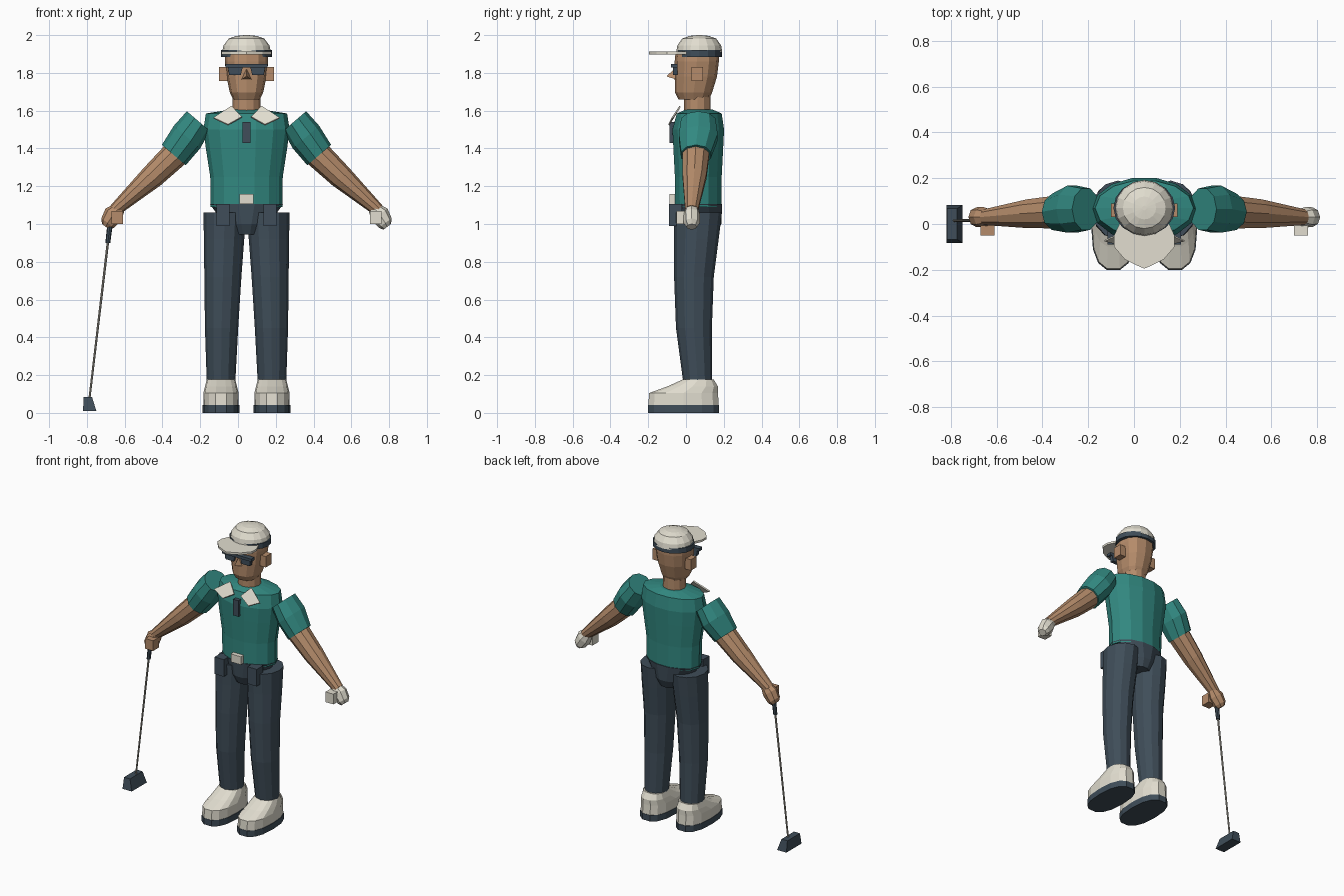
import bpy, bmesh, math
from mathutils import Vector

if "Cube" in bpy.data.objects:
    bpy.data.objects.remove(bpy.data.objects["Cube"])

CX = 0.045  # body centre line


def material(name, rgb):
    m = bpy.data.materials.new(name)
    m.diffuse_color = (*rgb, 1)
    m.use_nodes = True
    m.node_tree.nodes["Principled BSDF"].inputs["Base Color"].default_value = m.diffuse_color
    return m


TEAL = material("teal", (0.032, 0.25, 0.22))
DARK = material("slate", (0.05, 0.075, 0.1))
SKIN = material("skin", (0.46, 0.26, 0.145))
WHITE = material("off_white", (0.76, 0.73, 0.63))
STEEL = material("steel", (0.4, 0.38, 0.33))


def finish(name, bm, *mats):
    bmesh.ops.recalc_face_normals(bm, faces=bm.faces)
    me = bpy.data.meshes.new(name)
    bm.to_mesh(me)
    bm.free()
    for m in mats:
        me.materials.append(m)
    ob = bpy.data.objects.new(name, me)
    bpy.context.collection.objects.link(ob)
    return ob


def skin_rings(name, rings, mat):
    """Join rings of points into a capped tube."""
    bm = bmesh.new()
    loops = [[bm.verts.new(p) for p in r] for r in rings]
    n = len(loops[0])
    for a, b in zip(loops, loops[1:]):
        for i in range(n):
            bm.faces.new((a[i], a[(i + 1) % n], b[(i + 1) % n], b[i]))
    bm.faces.new(loops[0][::-1])
    bm.faces.new(loops[-1])
    return finish(name, bm, mat)


def ellipse(n, power=1.0):
    out = []
    for i in range(n):
        c, s = math.cos(2 * math.pi * i / n), math.sin(2 * math.pi * i / n)
        out.append((math.copysign(abs(c) ** power, c), math.copysign(abs(s) ** power, s)))
    return out


def column(name, rings, mat, n=12, x=CX, power=1.0):
    """Upright tube; rings are (z, dx, y, rx, ry)."""
    return skin_rings(name, [[(x + dx + c * rx, y + s * ry, z) for c, s in ellipse(n, power)]
                             for z, dx, y, rx, ry in rings], mat)


def limb(name, rings, axis, mat, n=10, side=1):
    """Sloping tube; rings are (x from centre, y, z, ry, r)."""
    ax = Vector(axis).normalized()
    v = Vector((-ax.z, 0, ax.x))
    return skin_rings(name, [[(CX + side * (x + v.x * r * c), y + ry * s, z + v.z * r * c)
                              for c, s in ellipse(n)] for x, y, z, ry, r in rings], mat)


def prism(name, front, y0, y1, mat):
    """Outline in x, z extruded along y."""
    return skin_rings(name, [[(x, y, z) for x, z in front] for y in (y0, y1)], mat)


def box(name, x0, x1, y0, y1, z0, z1, mat):
    return prism(name, [(x0, z0), (x1, z0), (x1, z1), (x0, z1)], y0, y1, mat)


# Shirt and pelvis
column("shirt", [(1.09, 0, .065, .19, .125), (1.25, 0, .065, .192, .127),
                 (1.40, 0, .065, .215, .135), (1.50, 0, .065, .228, .14),
                 (1.585, 0, .07, .215, .122), (1.605, 0, .07, .09, .075)], TEAL, 14)
column("hips", [(.945, 0, .065, .085, .10), (1.0, 0, .065, .12, .125),
                (1.105, 0, .065, .193, .13)], DARK, 14)

# Neck and head
column("neck", [(1.57, 0, .06, .075, .07), (1.70, 0, .06, .072, .07)], SKIN)
column("head", [(1.66, 0, .04, .07, .08), (1.695, 0, .04, .088, .098),
                (1.78, 0, .052, .106, .112), (1.86, 0, .057, .115, .117),
                (1.91, 0, .06, .112, .115)], SKIN, 12, power=.85)
skin_rings("nose", [[(CX - .028, -.05, 1.765), (CX + .028, -.05, 1.765), (CX, -.05, 1.83)],
                    [(CX - .003, -.10, 1.78), (CX + .003, -.10, 1.78), (CX, -.10, 1.786)]], SKIN)

# Sunglasses bar
box("glasses_bar", CX - .112, CX + .112, -.08, -.045, 1.828, 1.847, DARK)

# Cap: band, crown, brim
column("cap_band", [(1.885, 0, .07, .135, .12), (1.92, 0, .07, .135, .12)], DARK, 16)
column("cap_crown", [(1.91, 0, .07, .129, .122), (1.945, 0, .07, .122, .116),
                     (1.982, 0, .07, .094, .09), (1.996, 0, .07, .052, .05),
                     (2.0, 0, .07, .01, .01)], WHITE, 16)
brim = [(-.10, .02), (-.132, -.05), (-.132, -.10), (-.085, -.155), (-.035, -.18), (0, -.195)]
brim += [(-x, y) for x, y in brim[-2::-1]]
skin_rings("cap_brim", [[(CX + x, y, z) for x, y in brim] for z in (1.898, 1.912)], WHITE)

# Shirt placket and belt buckle
box("placket", CX - .02, CX + .02, -.088, -.05, 1.43, 1.54, DARK)
box("buckle", CX - .038, CX + .038, -.088, -.04, 1.105, 1.16, WHITE)

for s, label in ((-1, "left"), (1, "right")):
    # Lens, ear, collar flap and belt pouch
    prism("lens_" + label, [(CX + s * x, z) for x, z in
                            ((.018, 1.84), (.10, 1.84), (.092, 1.79), (.03, 1.79))],
          -.07, -.045, DARK)
    box("ear_" + label, CX + s * .1, CX + s * .145, .03, .09, 1.757, 1.832, SKIN)
    flap = [(.175, -.07, 1.558), (.08, -.028, 1.62), (.025, -.066, 1.563), (.098, -.088, 1.522)]
    skin_rings("collar_" + label, [[(CX + s * x, y - d, z + d) for x, y, z in flap]
                                   for d in (0, .006)], WHITE)
    box("pouch_" + label, CX + s * .09, CX + s * .16, -.09, -.02, .99, 1.107, DARK)

    # Sleeve, forearm and hand
    limb("sleeve_" + label, [(.255, .065, 1.545, .095, .08), (.315, .065, 1.46, .108, .092),
                             (.385, .053, 1.365, .083, .083)], (.65, 0, -.76), TEAL, 10, s)
    limb("forearm_" + label, [(.36, .053, 1.385, .076, .074), (.50, .045, 1.25, .066, .064),
                              (.695, .03, 1.075, .036, .034)], (.7, 0, -.71), SKIN, 10, s)
    hand = WHITE if s > 0 else SKIN
    limb("hand_" + label, [(.675, .03, 1.085, .034, .034), (.705, .03, 1.05, .045, .052),
                           (.735, .03, 1.005, .043, .042), (.745, .03, .985, .028, .025)],
         (.6, 0, -.8), hand, 8, s)
    box("thumb_" + label, CX + s * .655, CX + s * .715, -.05, .015, 1.0, 1.07, hand)

    # Trouser leg and shoe
    column("leg_" + label, [(.15, s * .135, .063, .075, .076), (.45, s * .132, .042, .088, .095),
                            (.72, s * .125, .042, .098, .105), (.92, s * .119, .055, .107, .118),
                            (1.06, s * .115, .062, .112, .128)], DARK)
    column("sole_" + label, [(0, s * .135, -.013, .097, .192), (.042, s * .135, -.013, .097, .192)],
           DARK, 14, power=.8)
    column("shoe_" + label, [(.04, s * .135, -.013, .094, .19), (.105, s * .135, -.013, .093, .186),
                             (.14, s * .135, .035, .085, .137),
                             (.178, s * .135, .066, .075, .082)], WHITE, 14, power=.8)


# Golf club: grip, shaft, head
def club_ring(z, r):
    x = -.675 - (1.02 - z) * .118
    return [(x + c * r, .015 + s * r, z) for c, s in ellipse(8)]


skin_rings("club_grip", [club_ring(1.02, .015), club_ring(.90, .013)], DARK)
skin_rings("club_shaft", [club_ring(.91, .0065), club_ring(.07, .0055)], STEEL)
skin_rings("club_head", [[(-.82, -.082, .01), (-.75, -.082, .01), (-.75, .082, .01), (-.82, .082, .01)],
                         [(-.818, -.068, .085), (-.773, -.068, .085),
                          (-.773, .068, .085), (-.818, .068, .085)]], DARK)
